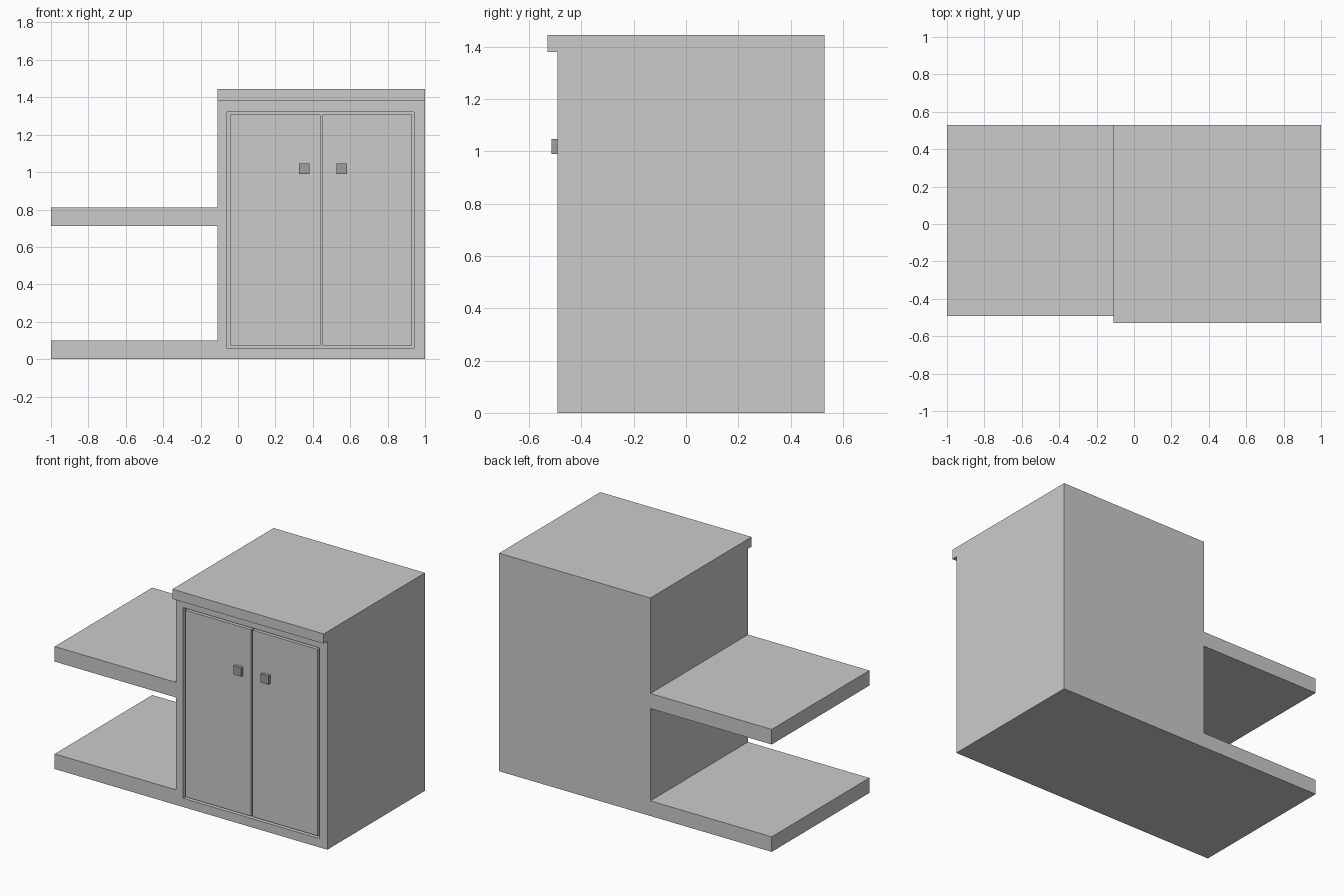
import bpy

if "Cube" in bpy.data.objects:
    bpy.data.objects.remove(bpy.data.objects["Cube"])


def box(name, x, y, z):
    """Axis-aligned box from (min, max) ranges."""
    bpy.ops.mesh.primitive_cube_add(
        size=1, location=[(r[0] + r[1]) / 2 for r in (x, y, z)])
    ob = bpy.context.object
    ob.name = name
    ob.scale = [r[1] - r[0] for r in (x, y, z)]
    bpy.ops.object.transform_apply(location=False, rotation=False, scale=True)
    return ob


FRONT, BACK, SIDE = -0.492, 0.53, -0.11
RECESS = 0.03

# Cabinet carcass with a shallow opening for the doors
cabinet = box("cabinet_body", (SIDE, 1), (FRONT, BACK), (0, 1.38))
cutter = box("door_opening_cutter", (-0.058, 0.942),
             (FRONT - 0.1, FRONT + RECESS), (0.058, 1.322))
cutter.hide_render = True
cutter.hide_viewport = True
cut = cabinet.modifiers.new("door_opening", 'BOOLEAN')
cut.operation = 'DIFFERENCE'
cut.solver = 'EXACT'
cut.object = cutter

# Overhanging top board
box("cabinet_top", (SIDE, 1), (-0.53, BACK), (1.38, 1.445))

# Doors, flush with the frame, and their knobs
dark = bpy.data.materials.new("dark_grey")
dark.diffuse_color = (0.35, 0.35, 0.35, 1)
dark.use_nodes = True
dark.node_tree.nodes["Principled BSDF"].inputs["Base Color"].default_value = dark.diffuse_color
mid, half_gap, width = 0.442, 0.005, 0.48
for label, s in (("left", -1), ("right", 1)):
    xs = sorted((mid + 0.004 + s * half_gap, mid + 0.002 + s * (half_gap + width)))
    box(label + "_door", xs, (FRONT, FRONT + RECESS + 0.005), (0.072, 1.309))
    kx = 0.455 + s * 0.1
    knob = box(label + "_knob", (kx - 0.028, kx + 0.028),
               (FRONT - 0.023, FRONT + 0.003), (0.99, 1.047))
    knob.data.materials.append(dark)

# Side shelves
for label, z in (("lower", 0.0), ("upper", 0.712)):
    box(label + "_shelf", (-1, SIDE), (FRONT, BACK), (z, z + 0.1))
